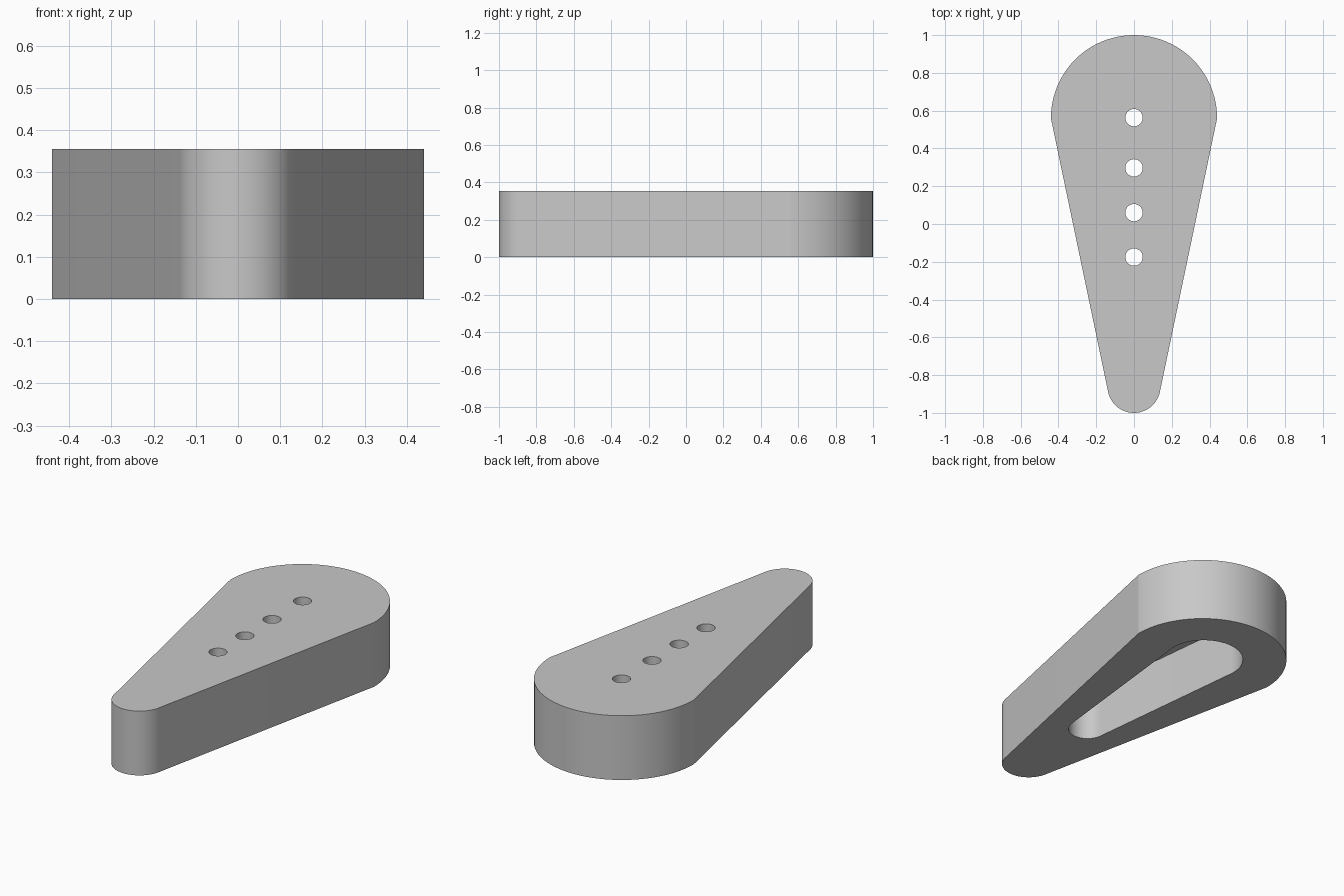
import bpy, bmesh, math

if "Cube" in bpy.data.objects:
    bpy.data.objects.remove(bpy.data.objects["Cube"], do_unlink=True)

HEIGHT = 0.355
ROOF = 0.06

grey = bpy.data.materials.new("light grey")
grey.use_nodes = True
grey.diffuse_color = (0.58, 0.58, 0.58, 1)
grey.node_tree.nodes["Principled BSDF"].inputs["Base Color"].default_value = (0.58, 0.58, 0.58, 1)


def arc(y, radius, start, end, steps=48):
    """Points on a circular arc centred on the middle line, angles in degrees."""
    angles = [math.radians(start + (end - start) * i / steps) for i in range(steps + 1)]
    return [(radius * math.cos(a), y + radius * math.sin(a)) for a in angles]


def teardrop(y_big, r_big, y_small, r_small, dip):
    """Wide half round at the back and a narrow round at the front."""
    tilt = math.degrees(math.asin((r_big - r_small) / (y_big - y_small)))
    return (arc(y_big, r_big, -dip * tilt, 180 + dip * tilt)
            + arc(y_small, r_small, 180 + tilt, 360 - tilt))


def prism(name, outline, z0, z1):
    bm = bmesh.new()
    base = bm.faces.new([bm.verts.new((x, y, z0)) for x, y in outline])
    top = bmesh.ops.extrude_face_region(bm, geom=[base])["geom"]
    bmesh.ops.translate(bm, vec=(0, 0, z1 - z0),
                        verts=[v for v in top if isinstance(v, bmesh.types.BMVert)])
    bmesh.ops.recalc_face_normals(bm, faces=bm.faces)
    mesh = bpy.data.meshes.new(name)
    bm.to_mesh(mesh)
    bm.free()
    mesh.materials.append(grey)
    obj = bpy.data.objects.new(name, mesh)
    bpy.context.collection.objects.link(obj)
    return obj


def cut(target, cutter):
    cutter.hide_render = True
    bpy.context.view_layer.objects.active = target
    mod = target.modifiers.new("cut", "BOOLEAN")
    mod.operation = "DIFFERENCE"
    mod.solver = "EXACT"
    mod.object = cutter
    bpy.ops.object.modifier_apply(modifier=mod.name)
    bpy.data.objects.remove(cutter, do_unlink=True)


# Tapered body
body = prism("tapered_body", teardrop(0.56, 0.44, -0.86, 0.14, 0), 0, HEIGHT)

# Tapered pocket in the underside
cut(body, prism("pocket_cutter", teardrop(0.57, 0.205, -0.38, 0.10, 1), -0.1, HEIGHT - ROOF))

# Row of round holes through the roof
for y in (0.563, 0.297, 0.06, -0.175):
    cut(body, prism("hole_cutter", arc(y, 0.046, 0, 350, 35), HEIGHT - ROOF - 0.1, HEIGHT + 0.1))

# Smooth round walls with crisp rims
bpy.ops.object.select_all(action="DESELECT")
body.select_set(True)
bpy.context.view_layer.objects.active = body
bpy.ops.object.shade_smooth_by_angle(angle=math.radians(11))
